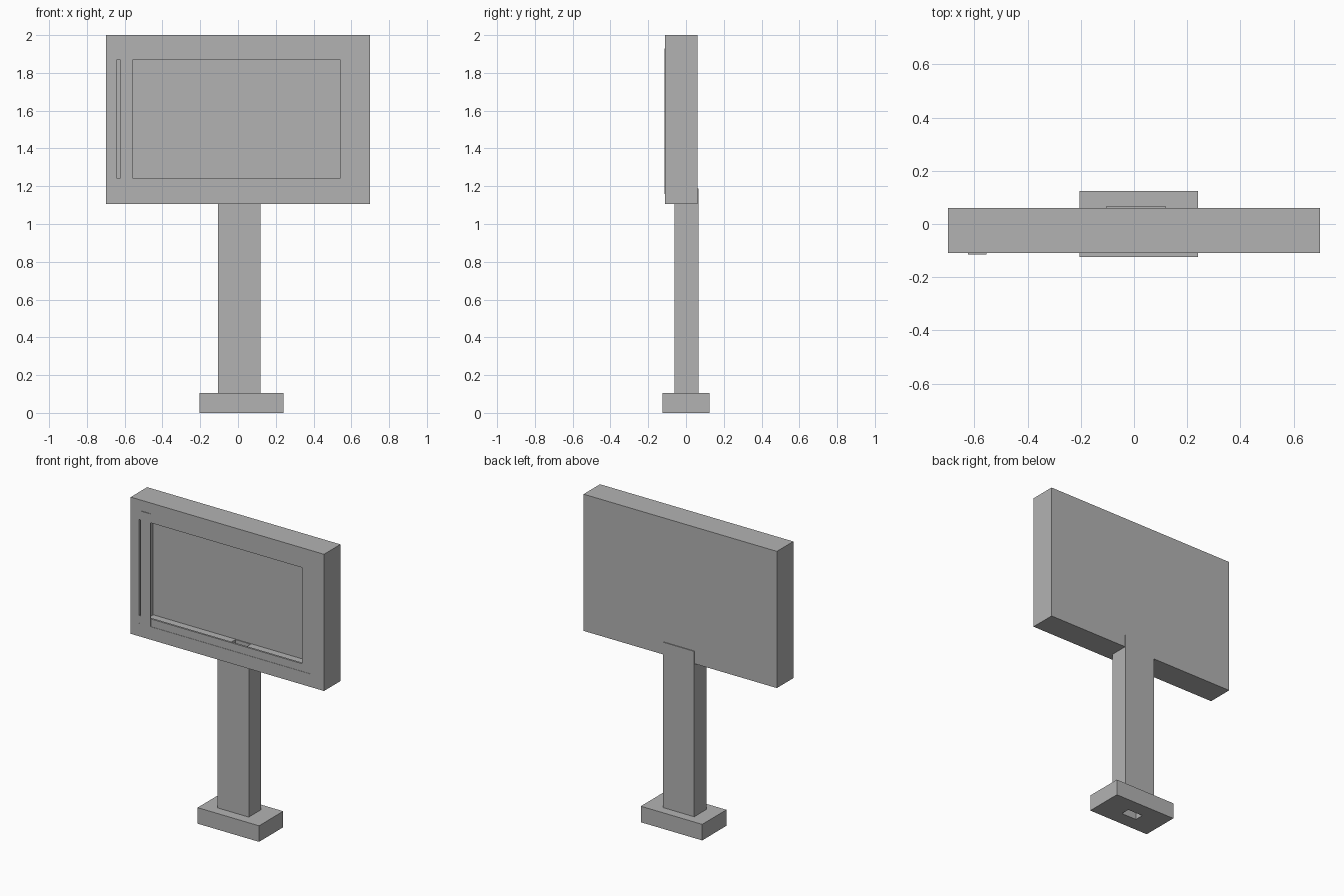
import bpy

cube = bpy.data.objects.get("Cube")
if cube:
    bpy.data.objects.remove(cube, do_unlink=True)

GREY = (0.45, 0.45, 0.45, 1)
grey = bpy.data.materials.new("mid grey")
grey.use_nodes = True
grey.diffuse_color = GREY
grey.node_tree.nodes["Principled BSDF"].inputs["Base Color"].default_value = GREY


def box(name, x, y, z):
    """Box spanning the given (low, high) range on each axis."""
    bpy.ops.mesh.primitive_cube_add(size=1)
    ob = bpy.context.object
    ob.name = name
    for v in ob.data.vertices:
        v.co = [r[0] if c < 0 else r[1] for c, r in zip(v.co, (x, y, z))]
    ob.data.materials.append(grey)
    return ob


def cut(target, cutter):
    mod = target.modifiers.new("cut", 'BOOLEAN')
    mod.operation = 'DIFFERENCE'
    mod.solver = 'EXACT'
    mod.object = cutter
    cutter.hide_render = True
    cutter.hide_set(True)


FRONT = -0.11

# Foot, post and display case
base = box("base", (-0.205, 0.24), (-0.125, 0.125), (0, 0.105))
post = box("post", (-0.105, 0.12), (-0.06, 0.065), (0.105, 1.188))
case = box("display_case", (-0.7, 0.7), (FRONT, 0.06), (1.105, 2))

# Hollow inside of the case, and the cable duct running down to the ground
cavity = box("cavity_cutter", (-0.64, 0.60), (-0.3, 0.036), (1.19, 1.87))
duct = box("duct_cutter", (-0.04, 0.07), (-0.03, 0.03), (-0.1, 1.3))
cut(case, cavity)
for part in (base, post, case):
    cut(part, duct)

# Door frame: flush bottom and side rails, and a raised cover strip
rail_y = (FRONT + 0.002, FRONT + 0.015)
box("door_bottom_rail", (-0.64, 0.60), rail_y, (1.19, 1.24))
box("door_side_rail", (0.54, 0.60), rail_y, (1.24, 1.87))
box("door_cover_strip", (-0.625, -0.555), (FRONT - 0.004, FRONT + 0.001), (1.16, 1.93))
